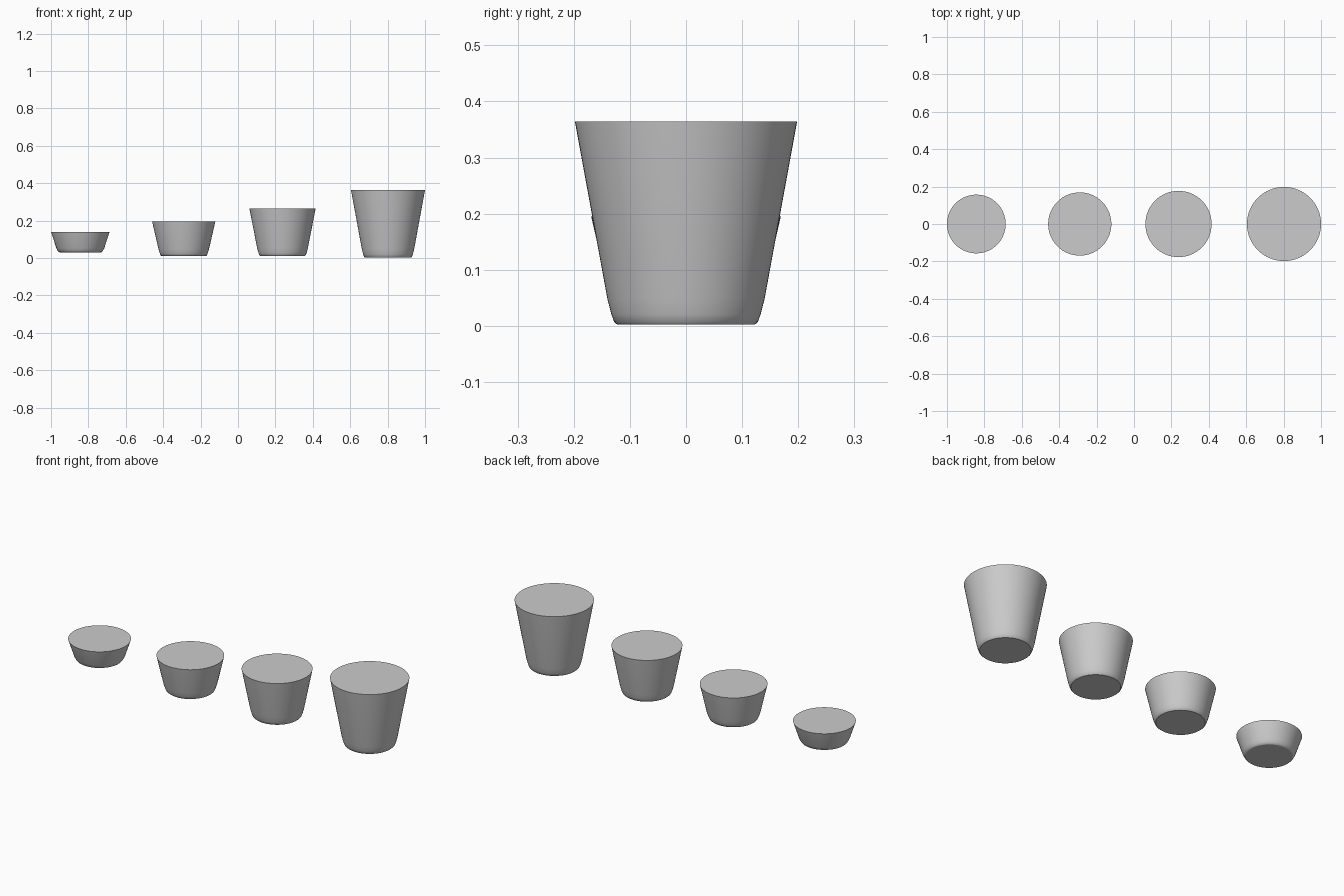
import bpy, bmesh, math

if "Cube" in bpy.data.objects:
    bpy.data.objects.remove(bpy.data.objects["Cube"])

SIDES = 64

def cup(name, x, z0, z1, r_bottom, r_top):
    """Closed tapered cup with a softly rounded foot, turned around z."""
    h = z1 - z0
    k = min(0.045, h * 0.2)                      # height of the rounded foot
    r_knee = r_bottom + 0.011
    profile = [(r_bottom - 0.006, 0), (r_bottom - 0.001, k * 0.1),
               (r_bottom + 0.004, k * 0.4), (r_knee, k), (r_top, h)]
    bm = bmesh.new()
    rings = []
    for r, z in profile:
        rings.append([bm.verts.new((r * math.cos(2 * math.pi * i / SIDES),
                                    r * math.sin(2 * math.pi * i / SIDES), z))
                      for i in range(SIDES)])
    for a, b in zip(rings, rings[1:]):
        for i in range(SIDES):
            j = (i + 1) % SIDES
            bm.faces.new((a[i], a[j], b[j], b[i])).smooth = True
    # flat base and flat top
    bm.faces.new(rings[0][::-1])
    bm.faces.new(rings[-1])
    for ring in (rings[0], rings[-1]):
        for i in range(SIDES):
            bm.edges.get((ring[i], ring[(i + 1) % SIDES])).smooth = False
    mesh = bpy.data.meshes.new(name)
    bm.to_mesh(mesh)
    bm.free()
    ob = bpy.data.objects.new(name, mesh)
    ob.location = (x, 0, z0)
    bpy.context.collection.objects.link(ob)

# row of four cups, smallest to largest
cup("shallow_cup", -0.843, 0.03, 0.14, 0.117, 0.157)
cup("small_cup", -0.29, 0.01, 0.195, 0.124, 0.169)
cup("medium_cup", 0.238, 0.01, 0.264, 0.125, 0.177)
cup("tall_cup", 0.802, 0.0025, 0.364, 0.129, 0.198)
